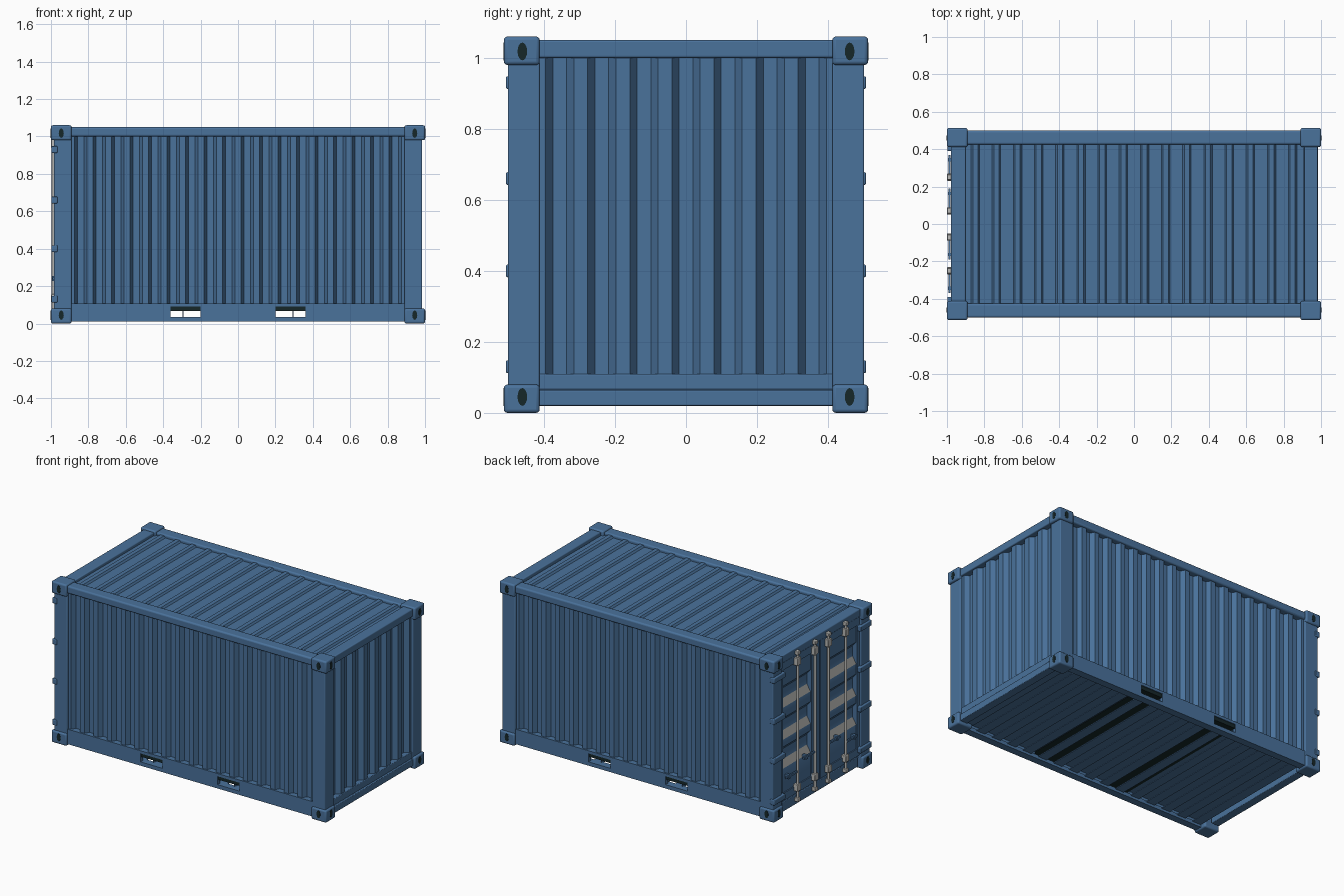
import bpy, bmesh, math
from mathutils import Matrix

if "Cube" in bpy.data.objects:
    bpy.data.objects.remove(bpy.data.objects["Cube"])


def material(name, rgb):
    m = bpy.data.materials.new(name)
    m.diffuse_color = (*rgb, 1)
    m.use_nodes = True
    m.node_tree.nodes["Principled BSDF"].inputs["Base Color"].default_value = m.diffuse_color
    return m


BLUE = material("blue_paint", (0.068, 0.168, 0.33))
GREY = material("bare_grey", (0.50, 0.50, 0.48))
DARK = material("dark_opening", (0.008, 0.02, 0.022))


def finish(name, bm, mats, bevel=0):
    bmesh.ops.recalc_face_normals(bm, faces=bm.faces)
    me = bpy.data.meshes.new(name)
    bm.to_mesh(me)
    bm.free()
    ob = bpy.data.objects.new(name, me)
    bpy.context.collection.objects.link(ob)
    for m in mats:
        me.materials.append(m)
    if bevel:
        mod = ob.modifiers.new("bevel", "BEVEL")
        mod.width, mod.segments = bevel, 3
    bpy.ops.object.select_all(action="DESELECT")
    ob.select_set(True)
    bpy.context.view_layer.objects.active = ob
    bpy.ops.object.shade_smooth_by_angle(angle=math.radians(35))
    return ob


def boxes(name, spans, mat=BLUE, bevel=0):
    """One object from (x0, x1, y0, y1, z0, z1) boxes."""
    bm = bmesh.new()
    for x0, x1, y0, y1, z0, z1 in spans:
        mat4 = Matrix.Translation(((x0 + x1) / 2, (y0 + y1) / 2, (z0 + z1) / 2)) @ \
            Matrix.Diagonal((abs(x1 - x0), abs(y1 - y0), abs(z1 - z0), 1))
        bmesh.ops.create_cube(bm, size=1, matrix=mat4)
    return finish(name, bm, [mat], bevel)


def prism(name, outline, axis, a, b, mats=(BLUE,)):
    """Closed outline extruded along an axis from a to b."""
    place = {"x": lambda u, v, w: (w, u, v), "y": lambda u, v, w: (u, w, v),
             "z": lambda u, v, w: (u, v, w)}[axis]
    bm = bmesh.new()
    r0 = [bm.verts.new(place(u, v, a)) for u, v in outline]
    r1 = [bm.verts.new(place(u, v, b)) for u, v in outline]
    n = len(outline)
    for i in range(n):
        j = (i + 1) % n
        bm.faces.new((r0[i], r0[j], r1[j], r1[i]))
    bm.faces.new(r0)
    bm.faces.new(r1[::-1])
    return finish(name, bm, mats)


def corrugation(u0, u1, count, outer, inner, back, ridge=0.33, slope=0.17):
    """Trapezoid wave from u0 to u1, closed by a flat back."""
    p = (u1 - u0) / count
    pts = [(u0, back), (u0, outer)]
    for i in range(count):
        s = u0 + i * p
        pts += [(s + p * ridge / 2, outer), (s + p * (ridge / 2 + slope), inner),
                (s + p * (1 - ridge / 2 - slope), inner), (s + p * (1 - ridge / 2), outer)]
    return pts + [(u1, outer), (u1, back)]


# Corner castings and posts
castings, posts = [], []
for sx in (-1, 1):
    for sy in (-1, 1):
        castings += [(sx * 0.89, sx, sy * 0.412, sy * 0.513, z, z + 0.08) for z in (0, 0.98)]
        posts.append((sx * 0.89, sx * 0.985, sy * 0.412, sy * 0.502, 0.07, 0.99))
boxes("corner_castings", castings, bevel=0.01)
boxes("corner_posts", posts, bevel=0.005)

# Oval casting openings as thin plates
bm = bmesh.new()
for sx in (-1, 1):
    for sy in (-1, 1):
        for z in (0.045, 1.018):
            for turn, pos in ((Matrix.Rotation(math.pi / 2, 4, "Y"), (sx * 0.999, sy * 0.461, z)),
                              (Matrix.Rotation(math.pi / 2, 4, "X"), (sx * 0.945, sy * 0.512, z))):
                bmesh.ops.create_cone(bm, cap_ends=True, segments=16, radius1=0.0135,
                                      radius2=0.0135, depth=0.005,
                                      matrix=Matrix.Translation(pos) @ Matrix.Diagonal((1, 1, 1.85, 1)) @ turn)
finish("casting_openings", bm, [DARK])

# Side walls, end wall and roof
for s, side in ((-1, "front"), (1, "back")):
    prism(side + "_wall", corrugation(-0.89, 0.89, 18, s * 0.488, s * 0.46, s * 0.445), "z", 0.09, 1.01)
end = corrugation(-0.415, 0.415, 7, 0.97, 0.942, 0.925)
prism("end_wall", [(x, y) for y, x in end], "z", 0.1, 1.01)
prism("roof", corrugation(-0.905, 0.905, 16, 1.03, 1.042, 1.01, 0.6, 0.08), "y", -0.43, 0.43)

# Top rails and headers
boxes("top_rails", [(-0.9, 0.9, s * 0.425, s * 0.5, 1.0, 1.05) for s in (-1, 1)], bevel=0.01)
boxes("end_headers", [(0.91, 0.982, -0.42, 0.42, 1.0, 1.05),
                      (-0.978, -0.9, -0.42, 0.42, 1.0, 1.05)], bevel=0.006)

# Bottom side rails with two forklift pockets each
rails, pockets = [], []
for s in (-1, 1):
    rails += [(-0.9, 0.9, s * 0.45, s * 0.498, 0.01, 0.035),
              (-0.9, 0.9, s * 0.45, s * 0.498, 0.09, 0.108)]
    rails += [(a, b, s * 0.475, s * 0.498, 0.035, 0.09)
              for a, b in ((-0.9, -0.36), (-0.2, 0.2), (0.36, 0.9))]
for c in (-0.28, 0.28):
    pockets.append((c - 0.08, c + 0.08, -0.492, 0.492, 0.066, 0.09))
boxes("bottom_side_rails", rails)
boxes("forklift_pocket_roofs", pockets, DARK)

# End sills
boxes("end_sills", [(0.93, 0.984, -0.42, 0.42, 0.02, 0.064),
                    (0.92, 0.976, -0.42, 0.42, 0.066, 0.11),
                    (-0.975, -0.92, -0.39, 0.39, 0.02, 0.085)], bevel=0.004)

# Floor and its cross beams
boxes("floor", [(-0.93, 0.93, -0.475, 0.475, 0.068, 0.1)])
beams = []
for i in range(16):
    x = -0.885 + i * 0.118
    beams += [(x - 0.003, x + 0.003, -0.46, 0.46, 0.028, 0.07),
              (x - 0.003, x + 0.06, -0.46, 0.46, 0.026, 0.032)]
boxes("floor_cross_beams", beams)

# Doors: pressed panels with bare lower slopes, set in frames
profile = [(-0.93, 0.1), (-0.968, 0.1)]
for z in (0.32, 0.51, 0.72):
    profile += [(-0.968, z - 0.022), (-0.942, z + 0.022), (-0.942, z + 0.09), (-0.968, z + 0.12)]
profile += [(-0.968, 1.0), (-0.93, 1.0)]
for s, side in ((1, "left"), (-1, "right")):
    panel = prism(side + "_door_panel", profile, "y", s * 0.04, s * 0.385, (BLUE, GREY))
    for f in panel.data.polygons:
        if f.normal.z > 0.3 and f.normal.x < -0.3:
            f.material_index = 1
    boxes(side + "_door_frame", [(-0.975, -0.93, s * 0.385, s * 0.41, 0.09, 1.0),
                                 (-0.975, -0.93, s * 0.004, s * 0.09, 0.09, 1.0),
                                 (-0.975, -0.93, s * 0.01, s * 0.405, 0.09, 0.14),
                                 (-0.975, -0.93, s * 0.01, s * 0.405, 0.95, 1.0)])

# Door hinges
boxes("door_hinges", [(-0.998, -0.965, s * 0.39, s * 0.507, z - 0.018, z + 0.018)
                      for s in (-1, 1) for z in (0.13, 0.40, 0.66, 0.93)], bevel=0.005)

# Locking bars with brackets and handles
bm = bmesh.new()
brackets, handles = [], []
for y in (-0.25, -0.07, 0.07, 0.25):
    bmesh.ops.create_cone(bm, cap_ends=True, segments=12, radius1=0.008, radius2=0.008,
                          depth=0.98, matrix=Matrix.Translation((-0.988, y, 0.54)))
    for z, w, h in ((0.055, 0.014, 0.012), (0.135, 0.019, 0.022), (0.965, 0.019, 0.025), (1.02, 0.014, 0.012)):
        brackets.append((-1.0, -0.968, y - w, y + w, z - h, z + h))
    z = 0.24 if abs(y) > 0.1 else 0.3
    d = 0.12 if y > 0 else -0.12
    handles.append((-0.992, -0.982, y, y + d, z - 0.006, z + 0.006))
    handles.append((-0.994, -0.965, y + d * 0.7, y + d * 0.85, z - 0.014, z + 0.014))
finish("locking_bars", bm, [GREY])
boxes("locking_bar_brackets", brackets, GREY, bevel=0.004)
boxes("door_handles", handles, BLUE)
